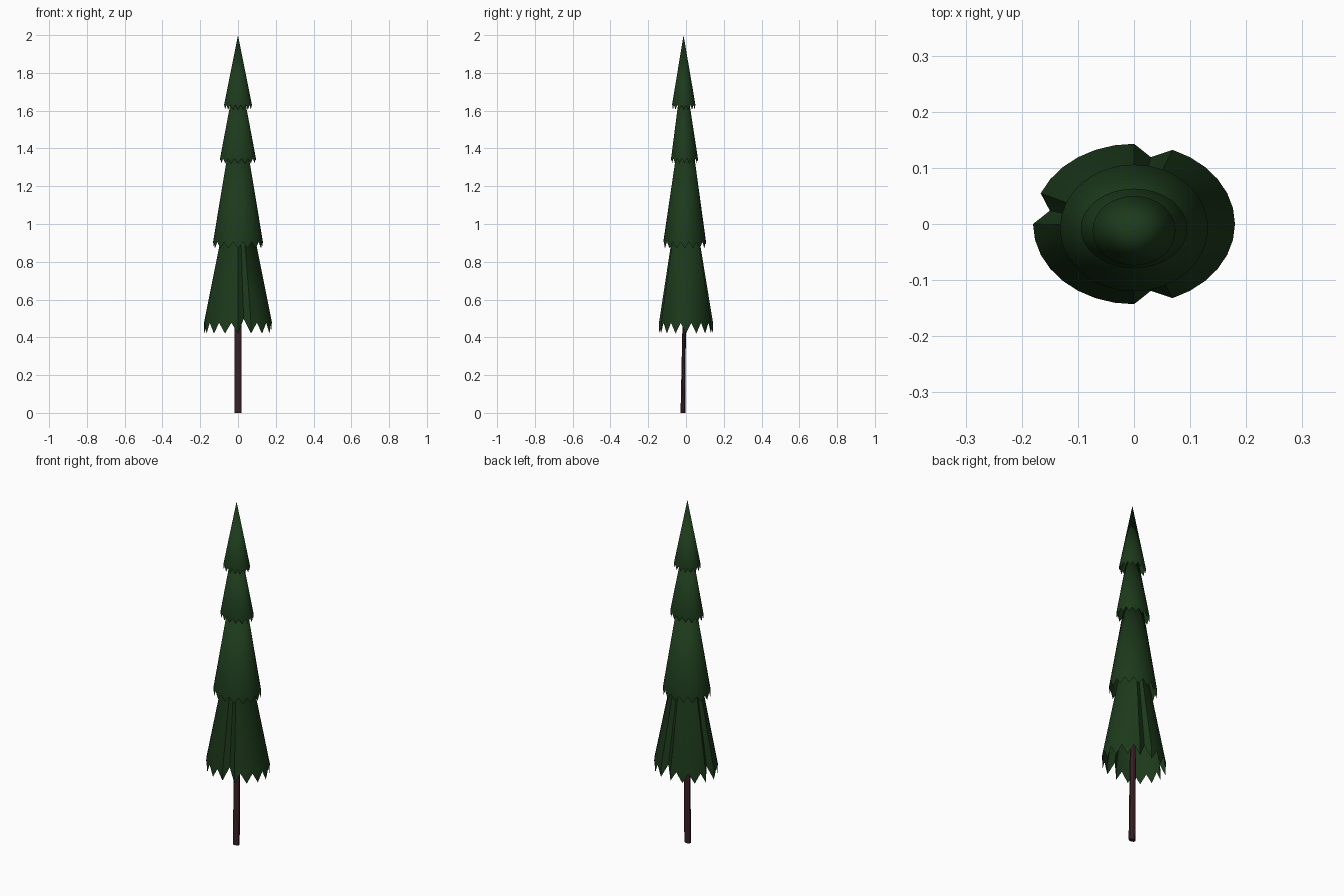
import bpy, bmesh, math

if "Cube" in bpy.data.objects:
    bpy.data.objects.remove(bpy.data.objects["Cube"])

def material(name, color):
    m = bpy.data.materials.new(name)
    m.diffuse_color = color
    m.use_nodes = True
    m.node_tree.nodes["Principled BSDF"].inputs["Base Color"].default_value = m.diffuse_color
    return m

green = material("needles", (0.012, 0.042, 0.011, 1))
brown = material("bark", (0.042, 0.015, 0.019, 1))

def finish(bm, name, mat, angle):
    bmesh.ops.recalc_face_normals(bm, faces=bm.faces)
    me = bpy.data.meshes.new(name)
    bm.to_mesh(me)
    bm.free()
    ob = bpy.data.objects.new(name, me)
    bpy.context.collection.objects.link(ob)
    me.materials.append(mat)
    bpy.ops.object.select_all(action='DESELECT')
    ob.select_set(True)
    bpy.context.view_layer.objects.active = ob
    bpy.ops.object.shade_smooth_by_angle(angle=math.radians(angle))

# Open elliptical cone with a hanging row of pointed teeth along its rim
def tier(name, rx, ry, cy, apex_y, tip_z, valley_z, apex_z, notches=()):
    n = 32
    bm = bmesh.new()
    apex = bm.verts.new((0, apex_y, apex_z))
    ring, tips = [], {}
    for i in range(n):
        a = 2 * math.pi * i / n
        s, z = 1.0, valley_z
        if i in notches:
            s, z = 0.85, valley_z + 0.02
        x, y = rx * math.cos(a), ry * math.sin(a)
        ring.append(bm.verts.new((x * s, cy + y * s, z)))
        if i % 2 == 0:
            tips[i] = bm.verts.new((x, cy + y, tip_z))
    for i in range(n):
        j = (i + 1) % n
        bm.faces.new((ring[i], ring[j], apex))
        tip = tips[i if i % 2 == 0 else j]
        bm.faces.new((ring[i], tip, ring[j]))
    finish(bm, name, green, 30)

tier("bottom_branches", 0.18, 0.143, 0.0, -0.005, 0.42, 0.477, 1.38, (7, 15, 25))
tier("lower_middle_branches", 0.132, 0.113, -0.007, -0.003, 0.87, 0.905, 1.70)
tier("upper_middle_branches", 0.095, 0.071, -0.008, -0.014, 1.32, 1.347, 1.85)
tier("top_branches", 0.074, 0.062, -0.012, -0.013, 1.605, 1.63, 2.0)

# Slightly leaning trunk, running up inside the branches
bm = bmesh.new()
rings = []
for z, cy, rx, ry in ((0, -0.016, 0.02, 0.014), (0.45, -0.010, 0.019, 0.010), (0.9, -0.008, 0.012, 0.008)):
    rings.append([bm.verts.new((rx * math.cos(math.pi * (i + 0.5) / 4),
                                cy + ry * math.sin(math.pi * (i + 0.5) / 4), z)) for i in range(8)])
for lo, hi in zip(rings, rings[1:]):
    for i in range(8):
        j = (i + 1) % 8
        bm.faces.new((lo[i], lo[j], hi[j], hi[i]))
bm.faces.new(rings[0])
bm.faces.new(rings[-1])
finish(bm, "trunk", brown, 30)
